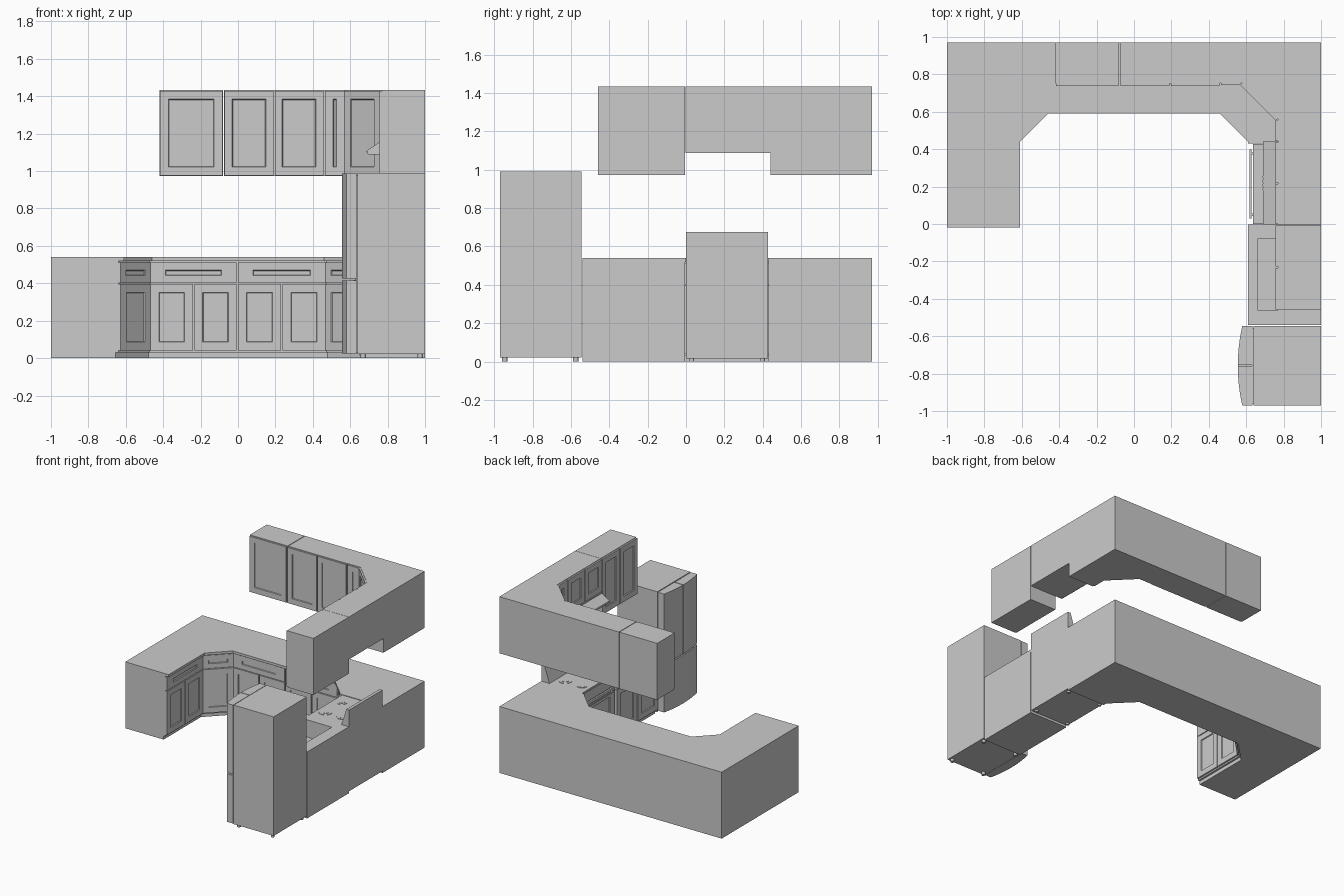
import bpy, bmesh, math
from mathutils import Vector

if "Cube" in bpy.data.objects:
    bpy.data.objects.remove(bpy.data.objects["Cube"])


def new_object(name, bm):
    bmesh.ops.recalc_face_normals(bm, faces=bm.faces)
    me = bpy.data.meshes.new(name)
    bm.to_mesh(me)
    bm.free()
    ob = bpy.data.objects.new(name, me)
    bpy.context.collection.objects.link(ob)
    return ob


def prism(name, pts, lo, hi, axis='z'):
    """Extrude an outline: (x, y) along z, or (x, z) along y."""
    bm = bmesh.new()
    at = (lambda p, h: (p[0], p[1], h)) if axis == 'z' else (lambda p, h: (p[0], h, p[1]))
    a = [bm.verts.new(at(p, lo)) for p in pts]
    b = [bm.verts.new(at(p, hi)) for p in pts]
    bm.faces.new(a)
    bm.faces.new(b)
    for i in range(len(pts)):
        j = (i + 1) % len(pts)
        bm.faces.new((a[i], a[j], b[j], b[i]))
    return new_object(name, bm)


def box(name, x0, x1, y0, y1, z0, z1):
    return prism(name, [(x0, y0), (x1, y0), (x1, y1), (x0, y1)], z0, z1)


def panel(name, p0, p1, z0, z1, mu, mz, t=0.013, sink=0.007):
    """Framed door or drawer front on the face p0-p1, with a recessed centre."""
    p0, p1 = Vector(p0), Vector(p1)
    w = (p1 - p0).length
    u = (p1 - p0) / w
    n = Vector((u.y, -u.x))
    bm = bmesh.new()

    def ring(m, k, d):
        out = []
        for a, z in ((m, z0 + k), (w - m, z0 + k), (w - m, z1 - k), (m, z1 - k)):
            q = p0 + u * a + n * d
            out.append(bm.verts.new((q.x, q.y, z)))
        return out
    rings = [ring(0, 0, 0), ring(0, 0, t), ring(mu, mz, t), ring(mu + .003, mz + .003, t - sink)]
    for r, s in zip(rings, rings[1:]):
        for i in range(4):
            j = (i + 1) % 4
            bm.faces.new((r[i], r[j], s[j], s[i]))
    bm.faces.new(rings[0])
    bm.faces.new(rings[-1])
    return new_object(name, bm)


def door_row(name, p0, p1, count, z0, z1, margin=0.045, gap=0.004):
    p0, p1 = Vector(p0), Vector(p1)
    u = (p1 - p0).normalized() * gap
    for i in range(count):
        a = p0.lerp(p1, i / count) + u
        b = p0.lerp(p1, (i + 1) / count) - u
        panel(f"{name}_door", a, b, z0, z1, margin, 0.045)


def base_front(name, p0, p1, doors):
    p0, p1 = Vector(p0), Vector(p1)
    u = (p1 - p0).normalized() * 0.004
    w = (p1 - p0).length
    panel(f"{name}_drawer", p0 + u, p1 - u, 0.402, 0.51, min(0.08, w * 0.18), 0.04)
    door_row(name, p0, p1, doors, 0.042, 0.396)


def inner(d):
    """Room-side outline of the base run, set back by d."""
    k = d * (math.sqrt(2) - 1)
    return [(-.61 - d, -.02), (-.61 - d, .44 + k), (-.46 - k, .59 + d),
            (.46 + k, .59 + d), (.61 + d, .44 + k), (.61 + d, .43)]


# U-shaped base run: toe kick, carcass, countertop
outer = [(1, .43), (1, .97), (-1, .97), (-1, -.02)]
for name, d, z0, z1 in (("toe_kick", .045, 0, .035), ("base_carcass", .03, .03, .52),
                        ("countertop", 0, .52, .54)):
    prism(name, inner(d) + outer, z0, z1)

# Base cabinet fronts
f = inner(.03)
base_front("left_base", f[0], f[1], 2)
base_front("left_corner_base", f[1], f[2], 1)
mid = (-.003, f[2][1])
base_front("back_base_left", f[2], mid, 2)
base_front("back_base_right", mid, f[3], 2)
base_front("right_corner_base", f[3], f[4], 1)

# Sink cabinet with cut-out bowl
box("sink_toe_kick", .655, 1, -.54, -.005, 0, .035)
cab = box("sink_carcass", .64, 1, -.54, -.005, .03, .52)
top = box("sink_countertop", .61, 1, -.54, -.003, .52, .54)
cutter = box("sink_cutter", .66, .90, -.46, -.08, .40, .6)
for ob in (cab, top):
    m = ob.modifiers.new("bowl", 'BOOLEAN')
    m.operation, m.object, m.solver = 'DIFFERENCE', cutter, 'EXACT'
    bpy.context.view_layer.objects.active = ob
    bpy.ops.object.modifier_apply(modifier="bowl")
bpy.data.objects.remove(cutter)
base_front("sink_base", (.64, -.005), (.64, -.54), 2)

# Stove: body, oven door, drawer, handles, backsplash, burners
box("stove_body", .65, 1, 0, .427, .015, .53)
box("stove_cooktop", .637, 1, 0, .427, .525, .537)
panel("oven_door", (.65, .42), (.65, .007), .14, .43, .06, .06)
panel("stove_drawer", (.65, .42), (.65, .007), .03, .13, .03, .03)
box("stove_control_strip", .639, .65, .007, .42, .44, .52)
box("oven_handle", .618, .628, .03, .397, .405, .417)
for y in (.05, .377):
    box("oven_handle_post", .625, .64, y - .006, y + .006, .406, .416)
prism("stove_backsplash", [(.93, .537), (1, .537), (1, .675), (.975, .675)], 0, .427, 'y')


def disc(name, x, y, z, r, h, seg=24):
    c = [(x + r * math.cos(2 * math.pi * i / seg), y + r * math.sin(2 * math.pi * i / seg))
         for i in range(seg)]
    return prism(name, c, z, z + h)


for x, y, r in ((.71, .11, .05), (.71, .32, .04), (.86, .11, .04), (.86, .32, .05)):
    disc("burner", x, y, .537, r, .003)
    disc("burner_core", x, y, .54, r * .55, .002)
for x in (.67, .97):
    for y in (.03, .4):
        disc("stove_foot", x, y, 0, .012, .016, 12)

# Wall cabinets: back wall, corner, right wall
Z0, Z1 = .973, 1.433
box("wall_cabinet_left", -.42, -.08, .752, .97, Z0, Z1)
box("wall_cabinet_middle", -.075, .46, .752, .97, Z0, Z1)
prism("wall_cabinet_corner", [(.46, .97), (.46, .755), (.575, .755), (.77, .56), (.77, .44),
                              (1, .44), (1, .97)], Z0, Z1)
box("wall_cabinet_over_stove", .77, 1, -.003, .44, 1.165, Z1)
box("wall_cabinet_right", .77, 1, -.46, -.005, Z0, Z1)
for name, a, b, count, z0, margin in (
        ("wall_left", (-.42, .752), (-.08, .752), 1, Z0, .045),
        ("wall_middle", (-.075, .752), (.46, .752), 2, Z0, .04),
        ("wall_narrow", (.46, .755), (.575, .755), 1, Z0, .045),
        ("wall_corner", (.575, .755), (.77, .56), 1, Z0, .045),
        ("wall_side_narrow", (.77, .56), (.77, .44), 1, Z0, .045),
        ("wall_over_stove", (.77, .44), (.77, -.003), 2, 1.165, .045),
        ("wall_right", (.77, -.005), (.77, -.46), 2, Z0, .045)):
    door_row(name, a, b, count, z0 + .004, Z1 - .004, margin)

# Range hood with sloped front and buttons
prism("range_hood", [(1, 1.088), (.70, 1.088), (.69, 1.095), (.69, 1.11), (.757, 1.155),
                     (.757, 1.165), (1, 1.165)], -.003, .44, 'y')
for i in range(4):
    y = .185 + i * .022
    box("hood_button", .686, .692, y - .006, y + .006, 1.098, 1.107)

# Fridge: body, bowed doors, feet
box("fridge_body", .64, 1, -.97, -.545, .022, .99)


def bowed_door(name, y0, y1, z0, z1, seg):
    front = []
    for i in range(seg + 1):
        y = y0 + (y1 - y0) * i / seg
        t = (y + .7575) / .2125
        front.append((.555 + .024 * t * t, y))
    ob = prism(name, front + [(.634, y1), (.634, y0)], z0, z1)
    bpy.ops.object.select_all(action='DESELECT')
    ob.select_set(True)
    bpy.context.view_layer.objects.active = ob
    bpy.ops.object.shade_smooth_by_angle()


bowed_door("fridge_right_door", -.97, -.76, .425, .988, 8)
bowed_door("fridge_left_door", -.755, -.545, .425, .988, 8)
bowed_door("freezer_drawer", -.97, -.545, .025, .415, 16)
box("fridge_door_seal", .632, .642, -.96, -.555, .03, .98)
for x in (.67, .975):
    for y in (-.945, -.575):
        disc("fridge_foot", x, y, 0, .014, .024, 12)
